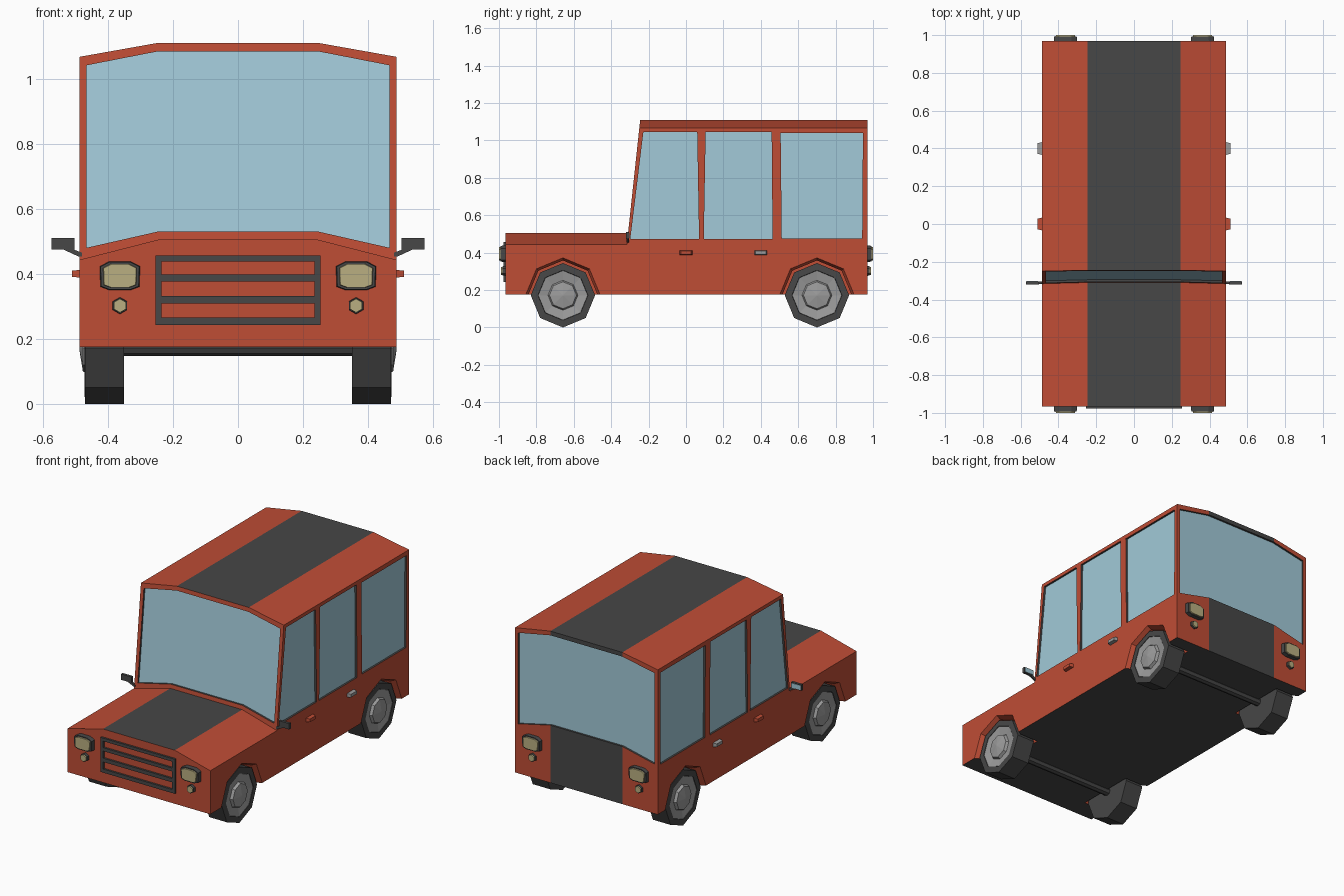
import bpy, bmesh, math
from mathutils import Vector as V

if "Cube" in bpy.data.objects:
    bpy.data.objects.remove(bpy.data.objects["Cube"])

RED, DARK, GLASS, GREY, LAMP = range(5)


def material(name, rgb):
    m = bpy.data.materials.new(name)
    m.diffuse_color = (*rgb, 1)
    m.use_nodes = True
    m.node_tree.nodes["Principled BSDF"].inputs["Base Color"].default_value = m.diffuse_color
    return m


MATS = [material("red paint", (0.52, 0.074, 0.036)),
        material("dark grey", (0.063, 0.063, 0.063)),
        material("window blue", (0.36, 0.59, 0.69)),
        material("light grey", (0.33, 0.33, 0.33)),
        material("lamp yellow", (0.49, 0.43, 0.22))]


def make(name, bm):
    bmesh.ops.recalc_face_normals(bm, faces=bm.faces[:])
    me = bpy.data.meshes.new(name)
    bm.to_mesh(me)
    bm.free()
    for m in MATS:
        me.materials.append(m)
    ob = bpy.data.objects.new(name, me)
    bpy.context.collection.objects.link(ob)
    return ob


def prism(bm, pts, off, side=RED, end=RED, top=1.0):
    """Extrude an outline by off; the far end may taper by top."""
    pts = [V(p) for p in pts]
    c = sum(pts, V()) / len(pts)
    a = [bm.verts.new(p) for p in pts]
    b = [bm.verts.new(c + (p - c) * top + V(off)) for p in pts]
    n = len(pts)
    for i in range(n):
        j = (i + 1) % n
        bm.faces.new((a[i], a[j], b[j], b[i])).material_index = side
    bm.faces.new(a).material_index = end
    bm.faces.new(b).material_index = end


def lathe(bm, profile, y, z, s=1, mat=RED, n=8):
    """Closed solid around an x axis from (radius, x) pairs."""
    rings = []
    for r, x in profile:
        rings.append([bm.verts.new((s * x, y + r * math.cos(2 * math.pi * k / n),
                                    z + r * math.sin(2 * math.pi * k / n))) for k in range(n)])
    for p, q in zip(rings, rings[1:]):
        for k in range(n):
            j = (k + 1) % n
            bm.faces.new((p[k], p[j], q[j], q[k])).material_index = mat
    for cap in (rings[0], rings[-1]):
        bm.faces.new(cap).material_index = mat


def box(bm, x0, x1, y0, y1, z0, z1, mat):
    prism(bm, [(x0, y0, z0), (x1, y0, z0), (x1, y0, z1), (x0, y0, z1)],
          (0, y1 - y0, 0), mat, mat)


W, S = 0.487, 0.245            # half width, half stripe width
FRONT, BACK = -0.965, 0.97
WHEEL_Y, AXLE_Z, R = (-0.658, 0.70), 0.172, 0.172


def screen_y(z):               # leaning windscreen plane
    return -0.245 - (1.11 - z) * 0.107


# body: side profile at four x positions, higher in the middle
bm = bmesh.new()
sections = []
for x in (-W, -S, S, W):
    hood, roof = (0.505, 1.11) if abs(x) < W else (0.443, 1.067)
    prof = [(FRONT, 0.175), (FRONT, hood), (screen_y(hood), hood),
            (screen_y(roof), roof), (BACK, roof), (BACK, 0.175)]
    sections.append([bm.verts.new((x, y, z)) for y, z in prof])
for i in range(3):
    for k in range(6):
        j = (k + 1) % 6
        f = bm.faces.new((sections[i][k], sections[i][j], sections[i + 1][j], sections[i + 1][k]))
        # stripe on bonnet, roof and tailgate, dark floor
        if k == 5 or (i == 1 and k in (1, 3, 4)):
            f.material_index = DARK
bm.faces.new(sections[0])
bm.faces.new(sections[3])
body = make("car_body", bm)

# cutter: recessed windows with dark rims, and wheel wells
bm = bmesh.new()
outline = [(-0.465, 0.48), (-S, 0.53), (S, 0.53), (0.465, 0.48),
           (0.465, 1.041), (S, 1.084), (-S, 1.084), (-0.465, 1.041)]
prism(bm, [(x, screen_y(z) - 0.03, z) for x, z in outline], (0, 0.042, 0), DARK, GLASS)
prism(bm, [(x, BACK + 0.03, z) for x, z in outline], (0, -0.042, 0), DARK, GLASS)
side_windows = [
    [(-0.298, 0.472), (0.07, 0.472), (0.06, 1.045), (-0.228, 1.045)],
    [(0.095, 0.472), (0.463, 0.472), (0.458, 1.045), (0.105, 1.045)],
    [(0.512, 0.475), (0.942, 0.475), (0.946, 1.04), (0.506, 1.04)]]
for s in (-1, 1):
    for w in side_windows:
        prism(bm, [(s * (W + 0.03), y, z) for y, z in w], (-s * 0.042, 0, 0), DARK, GLASS)
    for y in WHEEL_Y:
        lathe(bm, [(0.186, 0.335), (0.186, 0.46), (0.207, 0.50)], y, AXLE_Z, s)
cutter = make("body_cutter", bm)
cutter.hide_render = True
mod = body.modifiers.new("cut", 'BOOLEAN')
mod.operation, mod.solver, mod.object = 'DIFFERENCE', 'EXACT', cutter
bpy.context.view_layer.objects.active = body
body.select_set(True)
bpy.ops.object.modifier_apply(modifier=mod.name)
bpy.data.objects.remove(cutter)

# wheels and axles
for y, end in zip(WHEEL_Y, ("front", "rear")):
    for s, side in ((-1, "left"), (1, "right")):
        bm = bmesh.new()
        lathe(bm, [(0.06, 0.35), (R, 0.35), (R, 0.47), (0.134, 0.472), (0.13, 0.455)],
              y, AXLE_Z, s, DARK)
        make(f"{end}_{side}_tyre", bm)
        bm = bmesh.new()
        lathe(bm, [(0.132, 0.45), (0.132, 0.47), (0.08, 0.461), (0.072, 0.477), (0.004, 0.488)],
              y, AXLE_Z, s, GREY)
        make(f"{end}_{side}_hub", bm)
    bm = bmesh.new()
    lathe(bm, [(0.025, -0.36), (0.025, 0.36)], y, AXLE_Z, 1, DARK)
    make(f"{end}_axle", bm)

# grille frame and bars
bm = bmesh.new()
for z0, z1 in ((0.437, 0.456), (0.376, 0.397), (0.309, 0.332), (0.243, 0.265)):
    box(bm, -0.235, 0.235, -0.977, FRONT + 0.002, z0, z1, DARK)
for s in (-1, 1):
    box(bm, s * 0.235, s * 0.254, -0.977, FRONT + 0.002, 0.243, 0.456, DARK)
make("grille", bm)

# head and tail lamps with small round lamps below
big = [(-0.062, 0.03), (-0.033, 0.045), (0.033, 0.045), (0.062, 0.03),
       (0.06, -0.033), (0.033, -0.043), (-0.033, -0.043), (-0.06, -0.033)]
small = [(0.026 * math.sin(k * math.pi / 3), 0.026 * math.cos(k * math.pi / 3)) for k in range(6)]
for e, base, end in ((-1, FRONT, "front"), (1, BACK, "rear")):
    for s, side in ((-1, "left"), (1, "right")):
        for name, shape, z, d in (("main_lamp", big, 0.393, 0.995), ("small_lamp", small, 0.302, 0.984)):
            bm = bmesh.new()
            depth = d - abs(base)
            for k, y, off, m in ((1, base - e * 0.002, depth, DARK),
                                 (0.84, e * (d - 0.004), 0.009, LAMP)):
                prism(bm, [(s * 0.363 + k * px, y, z + k * pz) for px, pz in shape],
                      (0, e * off, 0), m, m, 0.96)
            make(f"{end}_{side}_{name}", bm)

# door handles and side mirrors
for s, side in ((-1, "left"), (1, "right")):
    for y, m, end in ((0.0, RED, "front"), (0.40, GREY, "rear")):
        bm = bmesh.new()
        prism(bm, [(s * 0.482, y - 0.035, 0.388), (s * 0.482, y + 0.035, 0.388),
                   (s * 0.482, y + 0.035, 0.412), (s * 0.482, y - 0.035, 0.412)],
              (s * 0.028, 0, 0), m, m, 0.8)
        make(f"{end}_{side}_door_handle", bm)
    bm = bmesh.new()
    box(bm, s * 0.503, s * 0.573, -0.32, -0.304, 0.474, 0.51, DARK)
    box(bm, s * 0.507, s * 0.569, -0.305, -0.301, 0.478, 0.506, GLASS)
    prism(bm, [(s * 0.48, -0.317, 0.453), (s * 0.48, -0.317, 0.465),
               (s * 0.525, -0.317, 0.482), (s * 0.54, -0.317, 0.476), (s * 0.49, -0.317, 0.453)],
          (0, 0.012, 0), DARK, DARK)
    make(f"{side}_mirror", bm)
